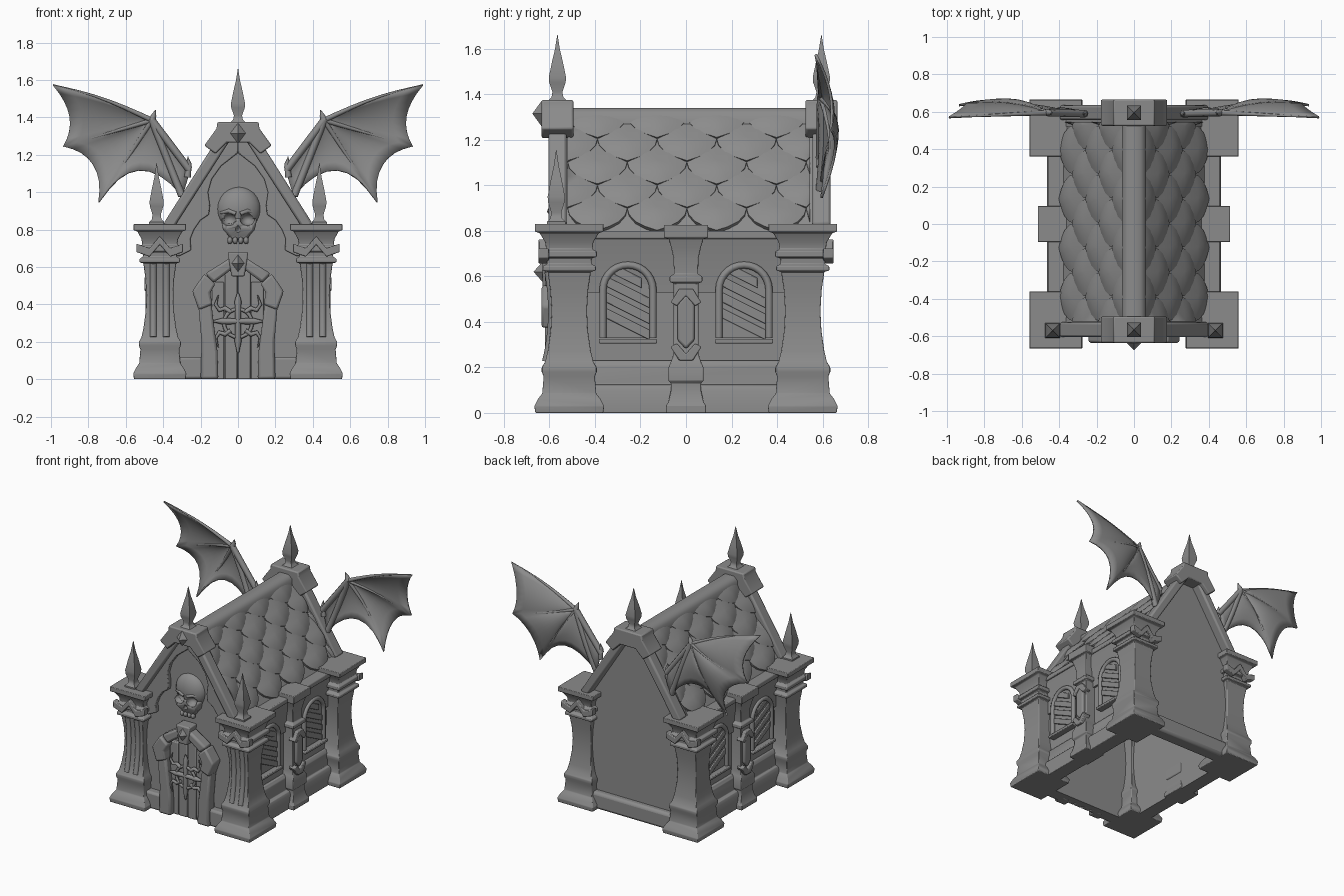
import bpy, bmesh, math
from mathutils import Vector, Matrix

if "Cube" in bpy.data.objects:
    bpy.data.objects.remove(bpy.data.objects["Cube"])

stone = bpy.data.materials.new("dark_stone")
stone.diffuse_color = (.26, .26, .26, 1)
stone.use_nodes = True
stone.node_tree.nodes["Principled BSDF"].inputs["Base Color"].default_value = stone.diffuse_color

def add_mirror(ob, axes):
    if axes:
        m = ob.modifiers.new("mirror", "MIRROR")
        m.use_axis = ["x" in axes, "y" in axes, False]
        m.use_mirror_merge = False

def finish(name, bm, mirror="", angle=35, bevel=0):
    bmesh.ops.recalc_face_normals(bm, faces=bm.faces[:])
    me = bpy.data.meshes.new(name)
    bm.to_mesh(me)
    bm.free()
    for p in me.polygons:
        p.use_smooth = True
    me.set_sharp_from_angle(angle=math.radians(angle))
    me.materials.append(stone)
    ob = bpy.data.objects.new(name, me)
    bpy.context.collection.objects.link(ob)
    if bevel:
        b = ob.modifiers.new("bevel", "BEVEL")
        b.width, b.segments = bevel, 2
    add_mirror(ob, mirror)
    return ob

def prism(name, pts, plane, d0, d1, **kw):
    """Extrude a 2D outline: plane 'xz' runs along y, plane 'yz' runs along x."""
    bm = bmesh.new()
    at = (lambda a, b, d: (a, d, b)) if plane == "xz" else (lambda a, b, d: (d, a, b))
    r0, r1 = [[bm.verts.new(at(a, b, d)) for a, b in pts] for d in (d0, d1)]
    bm.faces.new(r0)
    bm.faces.new(r1)
    for i in range(len(pts)):
        j = (i + 1) % len(pts)
        bm.faces.new((r0[i], r0[j], r1[j], r1[i]))
    return finish(name, bm, **kw)

def box(name, x0, x1, y0, y1, z0, z1, **kw):
    return prism(name, [(x0, z0), (x1, z0), (x1, z1), (x0, z1)], "xz", y0, y1, **kw)

def loft(name, cx, cy, prof, ky=1.0, **kw):
    """Square cross-sections (half width, z) stacked upward."""
    bm = bmesh.new()
    rings = [[bm.verts.new((cx + sx * h, cy + sy * h * ky, z))
              for sx, sy in ((-1, -1), (1, -1), (1, 1), (-1, 1))] for h, z in prof]
    bm.faces.new(rings[0])
    bm.faces.new(rings[-1])
    for a, b in zip(rings, rings[1:]):
        for i in range(4):
            bm.faces.new((a[i], a[(i + 1) % 4], b[(i + 1) % 4], b[i]))
    return finish(name, bm, **kw)

def tube(name, pts, r, radii=None, mirror="", cyclic=False):
    cu = bpy.data.curves.new(name, "CURVE")
    cu.dimensions, cu.bevel_depth, cu.bevel_resolution, cu.use_fill_caps = "3D", r, 2, True
    cu.materials.append(stone)
    sp = cu.splines.new("POLY")
    sp.points.add(len(pts) - 1)
    for i, p in enumerate(pts):
        sp.points[i].co = (*p, 1)
        sp.points[i].radius = radii[i] if radii else 1
    sp.use_cyclic_u = cyclic
    ob = bpy.data.objects.new(name, cu)
    bpy.context.collection.objects.link(ob)
    add_mirror(ob, mirror)

def balls(name, items, **kw):
    bm = bmesh.new()
    for c, s in items:
        bmesh.ops.create_uvsphere(bm, u_segments=20, v_segments=12, radius=1,
                                  matrix=Matrix.Translation(c) @ Matrix.Diagonal((*s, 1)))
    return finish(name, bm, **kw)

def gem(name, x, z, y, r):
    bm = bmesh.new()
    ring = [bm.verts.new((x + a * r * .75, y, z + b * r)) for a, b in ((-1, 0), (0, -1), (1, 0), (0, 1))]
    tip = bm.verts.new((x, y - .04, z))
    bm.faces.new(ring)
    for i in range(4):
        bm.faces.new((ring[i], ring[(i + 1) % 4], tip))
    finish(name, bm)

# walls: front and back gables, flared sides, plinths
gable = [(-.39, 0), (.39, 0), (.40, .78), (0, 1.33), (-.40, .78)]
prism("front_wall", gable, "xz", -.545, -.50)
prism("back_wall", gable, "xz", .52, .57)
prism("side_wall", [(.36, 0), (.40, 0), (.40, .53), (.415, .53), (.425, .65), (.45, .77), (.36, .78)],
      "xz", -.50, .52, mirror="x")
prism("side_plinth", [(.36, 0), (.465, 0), (.465, .10), (.455, .12), (.435, .125), (.43, .21), (.415, .23), (.36, .23)],
      "xz", -.48, .48, mirror="x", bevel=.004)
box("eave_trim", .36, .46, -.42, .42, .765, .80, mirror="x", bevel=.006)
box("front_plinth", .16, .42, -.60, -.50, 0, .12, mirror="x", bevel=.015)
box("back_plinth", -.42, .42, .52, .615, 0, .12, bevel=.02)
# trefoil gable frame
prism("gable_frame", [(0, 1.34), (.39, .77), (.40, .66), (.31, .66), (.25, .69), (.255, .75), (.235, .80), (.20, .85),
                      (.155, .88), (.15, .93), (.16, 1.0), (.14, 1.07), (.09, 1.14), (0, 1.21)],
      "xz", -.575, -.53, mirror="x", bevel=.006)

# corner pillars with fluting and zigzag capital bands
prof = [(.138, 0), (.142, .03), (.128, .06), (.11, .085), (.104, .16), (.112, .18), (.112, .20), (.098, .225),
        (.088, .27), (.076, .36), (.072, .45), (.077, .54), (.088, .62), (.108, .625), (.108, .645), (.09, .655),
        (.092, .68), (.112, .685), (.112, .71), (.094, .72), (.098, .75), (.12, .79), (.14, .797), (.14, .83)]
CX, CY = .418, .513
loft("corner_pillar", CX, CY, prof, ky=1.08, mirror="xy", bevel=.004)
for dx in (-.035, .035):
    tube("pillar_flute", [(CX + dx, -CY - h * 1.08 + .006, z) for h, z in prof[7:13]], .02, mirror="x")
zig = [(-.125, .68), (-.055, .655), (0, .72), (.055, .655), (.125, .68)]
prism("pillar_zigzag", [(CX + a, b) for a, b in zig] + [(CX + a, b + .045) for a, b in reversed(zig)],
      "xz", CY + .09, CY + .135, mirror="xy", bevel=.005)

# middle side pillars
loft("side_pillar", .425, 0, [(.08, 0), (.08, .03), (.07, .05), (.06, .10), (.06, .13), (.07, .14), (.07, .20), (.058, .23),
                              (.05, .26), (.05, .57), (.065, .575), (.065, .60), (.048, .61), (.05, .68), (.06, .73),
                              (.07, .765), (.088, .77), (.088, .825)], ky=1.1, mirror="x", bevel=.004, angle=25)
prism("side_pillar_panel", [(-.038, .32), (0, .28), (.038, .32), (.038, .48), (0, .52), (-.038, .48)],
      "yz", .46, .495, mirror="x", bevel=.01)
for zc, s in ((.545, 1), (.23, -1)):
    prism("side_pillar_chevron", [(a, zc + b * s) for a, b in ((-.068, -.06), (-.03, 0), (.03, 0), (.068, -.06), (.04, -.075),
                                                              (0, -.03), (-.04, -.075))],
          "yz", .45, .50, mirror="x", bevel=.005)

# side windows: arched frame, pane, slanted slats, sill
for yc in (-.255, .255):
    arch = [(yc - .11, .33)] + [(yc - .11 * math.cos(math.pi * i / 14), .54 + .11 * math.sin(math.pi * i / 14))
                                for i in range(15)] + [(yc + .11, .33)]
    prism("window_pane", arch, "yz", .39, .418, mirror="x")
    tube("window_frame", [(.425, a, b) for a, b in arch], .016, mirror="x")
    box("window_sill", .40, .45, yc - .128, yc + .128, .305, .325, mirror="x", bevel=.005)
    for k, zc in enumerate((.39, .46, .53, .60)):
        hw = .095 if k < 3 else .06
        prism("window_slat", [(yc - hw, zc + .5 * hw - .022), (yc + hw, zc - .5 * hw - .022),
                              (yc + hw, zc - .5 * hw + .022), (yc - hw, zc + .5 * hw + .022)],
              "yz", .41, .428, mirror="x", bevel=.004)

# roof slab and overlapping scales
top, eave, y0, y1 = Vector((.03, 0, 1.30)), Vector((.385, 0, .79)), -.52, .545
prism("roof_slab", [(0, 1.31), (.03, 1.30), (.385, .79), (.33, .79), (0, 1.25)], "xz", y0, y1, mirror="x")
down = (eave - top).normalized()
nrm = Vector((-down.z, 0, down.x))
pitch, W, L = (eave - top).length / 5, .262, .25
half = [(0, .02), (.5, .02), (.5, .5), (.47, .64), (.36, .8), (.2, .91), (0, 1)]
outline = half + [(-u, v) for u, v in half[-2:0:-1]]
bm = bmesh.new()
for row in range(5):
    for col in range(5 + row % 2):
        yc = y0 + W * (col + (.5 if row % 2 == 0 else 0))
        v0 = pitch * (row + 1) - L
        rings = []
        for s, low in ((1, .03), (1, 0), (.75, 0), (.4, 0), (.05, 0)):
            ring = []
            for u, v in outline:
                uu, vv = u * s, .55 + (v - .55) * s
                p = top + down * max(v0 + vv * L, 0) + nrm * (.022 * vv + .028 * (1 - s * s) * (.3 + .7 * vv) - low)
                p.y = min(max(yc + uu * W, y0), y1)
                ring.append(bm.verts.new(p))
            rings.append(ring)
        for a, b in zip(rings, rings[1:]):
            for i in range(len(outline)):
                j = (i + 1) % len(outline)
                bm.faces.new((a[i], a[j], b[j], b[i]))
        bm.faces.new(rings[-1])
finish("roof_scales", bm, mirror="x", angle=50)
prism("ridge_beam", [(-.065, 1.26), (-.063, 1.315), (-.035, 1.34), (.035, 1.34), (.063, 1.315), (.065, 1.26)],
      "xz", -.5, .55, angle=50)

# gable beams, apex caps and spires
spire = [(.04, 0), (.04, .015), (.026, .03), (.022, .055), (.036, .10), (.038, .125), (.024, .20), (.011, .26), (.001, .33)]
for yc in (-.565, .595):
    prism("gable_beam", [(.06, 1.365), (.40, .83), (.35, .80), (.01, 1.33)], "xz", yc - .04, yc + .04, mirror="x", bevel=.012)
    prism("apex_cap", [(-.11, 1.375), (.11, 1.375), (.115, 1.34), (.18, 1.25), (.12, 1.205), (.06, 1.265), (-.06, 1.265),
                       (-.12, 1.205), (-.18, 1.25), (-.115, 1.34)], "xz", yc - .07, yc + .07, bevel=.008)
    loft("apex_spire", 0, yc, [(h, 1.36 + z * .91) for h, z in spire], angle=40)
loft("corner_spire", .435, -.57, [(h, .825 + z) for h, z in spire], mirror="x", angle=40)
gem("apex_gem", 0, 1.315, -.635, .055)

# doorway: posts, shoulders, lintels, keystone, planks
prism("door_post", [(.105, 0), (.20, 0), (.195, .2), (.215, .43), (.145, .43), (.13, .3), (.11, .15)], "xz", -.62, -.54, mirror="x", bevel=.014)
prism("door_shoulder", [(.135, .40), (.21, .37), (.245, .47), (.18, .565), (.12, .51), (.15, .46)], "xz", -.635, -.54, mirror="x", bevel=.012)
prism("door_lintel", [(.13, .515), (.175, .565), (.04, .65), (.03, .59)], "xz", -.62, -.54, mirror="x", bevel=.014)
prism("keystone", [(-.035, .55), (.035, .55), (.055, .68), (-.055, .68)], "xz", -.63, -.54, bevel=.008)
gem("keystone_gem", 0, .62, -.63, .045)
for i in range(4):
    box("door_plank", -.14 + i * .07, -.074 + i * .07, -.575, -.54, 0, .52 if i in (0, 3) else .58, bevel=.006)

# door ornament: ring, cross and curling thorns
yo = -.595
tube("ornament_ring", [(.075 * math.cos(t * math.pi / 10), yo, .30 + .075 * math.sin(t * math.pi / 10)) for t in range(20)],
     .01, cyclic=True)
tube("ornament_upright", [(0, yo, .14), (0, yo, .2), (0, yo, .31), (0, yo, .42), (0, yo, .46)], .018, [.3, 1, .8, 1, .3])
tube("ornament_crossbar", [(-.13, yo, .31), (-.08, yo, .31), (0, yo, .31), (.08, yo, .31), (.13, yo, .31)], .018, [.3, 1, .8, 1, .3])
for s in (-1, 1):
    tube("ornament_thorn", [(.04, yo, .31 + .05 * s), (.07, yo, .31 + .07 * s), (.10, yo, .31 + .06 * s), (.12, yo, .31 + .09 * s),
                            (.105, yo, .31 + .14 * s)], .013, [1, 1, .9, .7, .2], mirror="x")

# skull with cut sockets, cheeks, jaw and teeth
cut = balls("skull_socket_cutter", [((-.05, -.61, .855), (.04, .05, .034)), ((.05, -.61, .855), (.04, .05, .034)),
                                    ((0, -.62, .80), (.016, .04, .024))])
cut.hide_render = True
cut.hide_viewport = True
cranium = balls("skull_cranium", [((.005, -.53, .91), (.118, .072, .12))])
jaw = loft("skull_jaw", .005, -.545, [(.045, .745), (.058, .77), (.085, .80), (.098, .86)], ky=.62, bevel=.014)
for ob in (cranium, jaw):
    m = ob.modifiers.new("sockets", "BOOLEAN")
    m.object, m.operation, m.solver = cut, "DIFFERENCE", "EXACT"
tube("skull_brow", [(.012, -.60, .885), (.05, -.592, .90), (.092, -.565, .89)], .011, [1, 1.1, .7], mirror="x")
balls("skull_teeth", [((x, -.57, .742), (.014, .02, .02)) for x in (.015, .043)], mirror="x")

# bat wings: scalloped membrane panels fanned from the wrist, with bones and claws
wrist = Vector((.46, .595, 1.385))
ribs = [Vector(p) for p in ((.99, .57, 1.575), (.935, .635, 1.245), (.745, .595, .945), (.30, .59, .98), (.26, .59, 1.12))]
mids = [Vector(p) for p in ((.84, .64, 1.40), (.71, .67, 1.20), (.54, .61, 1.27), (.27, .59, 1.05))]
bows = (0, .03, .04, .01, 0)
bm = bmesh.new()
for n in range(4):
    a, b, c = ribs[n], ribs[n + 1], mids[n]
    grid = []
    for i in range(9):
        t = i / 8
        e = a * (1 - t) ** 2 + c * 2 * t * (1 - t) + b * t * t
        row = []
        for k in range(7):
            s = .02 + .98 * k / 6
            p = wrist.lerp(e, s)
            p.y += (bows[n] * (1 - t) + bows[n + 1] * t) * math.sin(math.pi * s) + .012 * s * math.sin(math.pi * t)
            p.z += (.02 * (1 - t) if n == 0 else 0) * math.sin(math.pi * s)
            row.append(bm.verts.new(p))
        grid.append(row)
    for g, h in zip(grid, grid[1:]):
        for k in range(6):
            bm.faces.new((g[k], g[k + 1], h[k + 1], h[k]))
bmesh.ops.remove_doubles(bm, verts=bm.verts[:], dist=.0005)
wing = finish("wing_membrane", bm, angle=60)
sol = wing.modifiers.new("thickness", "SOLIDIFY")
sol.thickness, sol.offset = .012, 0
add_mirror(wing, "x")
for n, e in enumerate(ribs):
    pts = []
    for k in range(8):
        p = wrist.lerp(e, k / 7)
        p.y += bows[n] * math.sin(math.pi * k / 7)
        p.z += (.02 if n == 0 else 0) * math.sin(math.pi * k / 7)
        pts.append(p)
    big = n > 2
    tube("wing_arm" if big else "wing_finger", pts, .02 if big else .014, [1 if big else 1 - .12 * k for k in range(8)], mirror="x")
tube("wing_wrist_claw", [wrist, (.45, .595, 1.41), (.44, .59, 1.44)], .02, [1, .7, .1], mirror="x")
tube("wing_root_claw", [(.27, .59, 1.08), (.262, .59, 1.15), (.268, .59, 1.19)], .018, [1, .8, .1], mirror="x")
